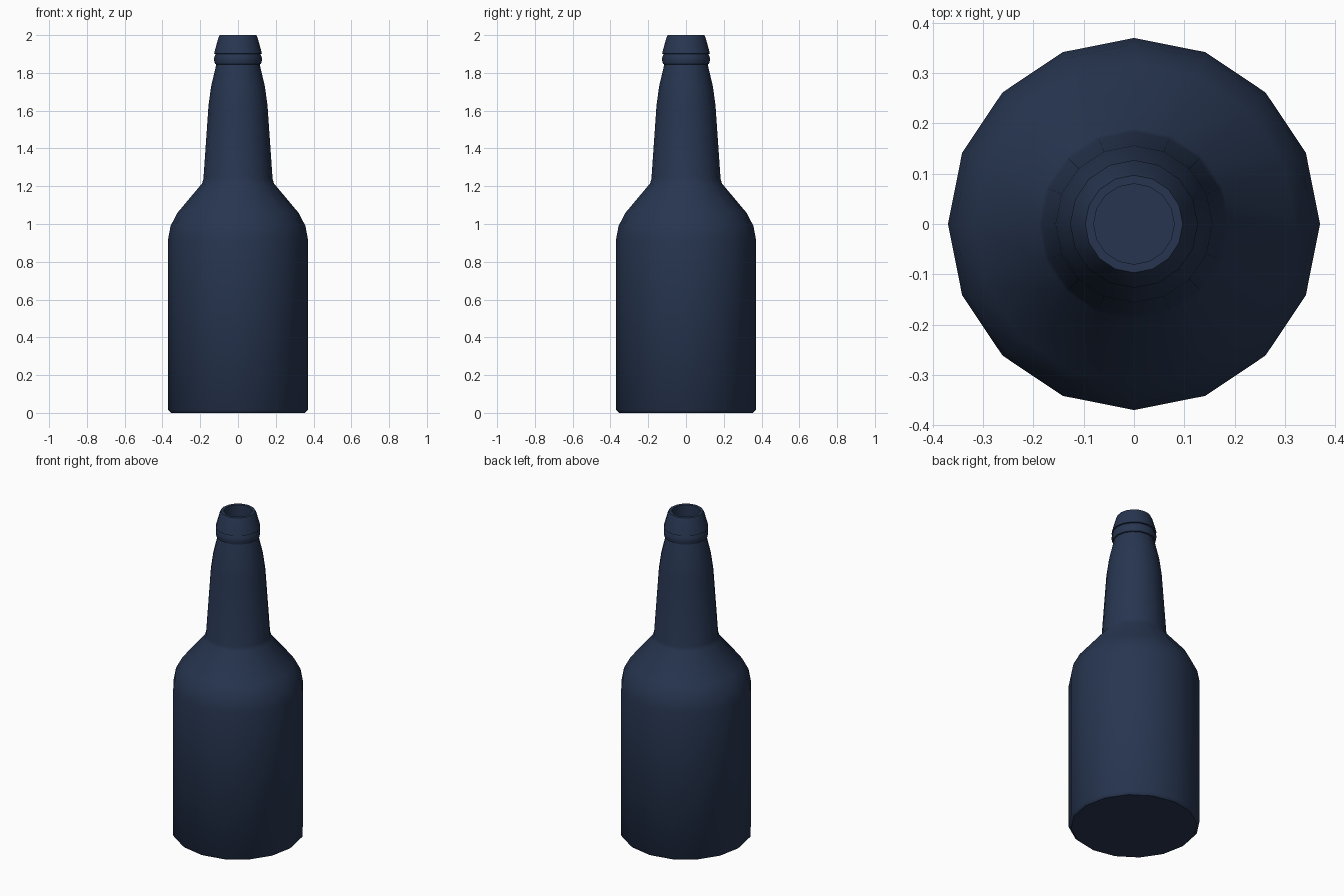
import bpy, bmesh
from math import cos, sin, tau, radians

if "Cube" in bpy.data.objects:
    bpy.data.objects.remove(bpy.data.objects["Cube"])

SIDES = 16

glass = bpy.data.materials.new("dark_blue_glass")
glass.diffuse_color = (0.02, 0.036, 0.08, 1)
glass.use_nodes = True
glass.node_tree.nodes["Principled BSDF"].inputs["Base Color"].default_value = glass.diffuse_color


def lathe(name, profile):
    """Revolve (radius, z) points around z and cap both ends."""
    bm = bmesh.new()
    rings = [[bm.verts.new((r * cos(tau * i / SIDES), r * sin(tau * i / SIDES), z))
              for i in range(SIDES)] for r, z in profile]
    for low, high in zip(rings, rings[1:]):
        for i in range(SIDES):
            j = (i + 1) % SIDES
            bm.faces.new((low[i], low[j], high[j], high[i]))
    bm.faces.new(rings[0][::-1])
    bm.faces.new(rings[-1])
    mesh = bpy.data.meshes.new(name)
    bm.to_mesh(mesh)
    bm.free()
    obj = bpy.data.objects.new(name, mesh)
    bpy.context.collection.objects.link(obj)
    mesh.materials.append(glass)
    bpy.ops.object.select_all(action='DESELECT')
    obj.select_set(True)
    bpy.context.view_layer.objects.active = obj
    bpy.ops.object.shade_smooth_by_angle(angle=radians(45))
    return obj


# Whole bottle in one profile, from the base up and down into the mouth
lathe("bottle", [
    (0.355, 0.0), (0.37, 0.015),                                # base
    (0.37, 0.92), (0.357, 0.99), (0.32, 1.06), (0.19, 1.215),   # body, shoulder
    (0.183, 1.24), (0.156, 1.63), (0.142, 1.73), (0.115, 1.845),  # neck
    (0.122, 1.847), (0.126, 1.865), (0.126, 1.88), (0.119, 1.9),  # collar ring
    (0.127, 1.902), (0.104, 1.985), (0.097, 2.0),               # lip
    (0.08, 2.0), (0.08, 1.8),                                   # mouth
])
